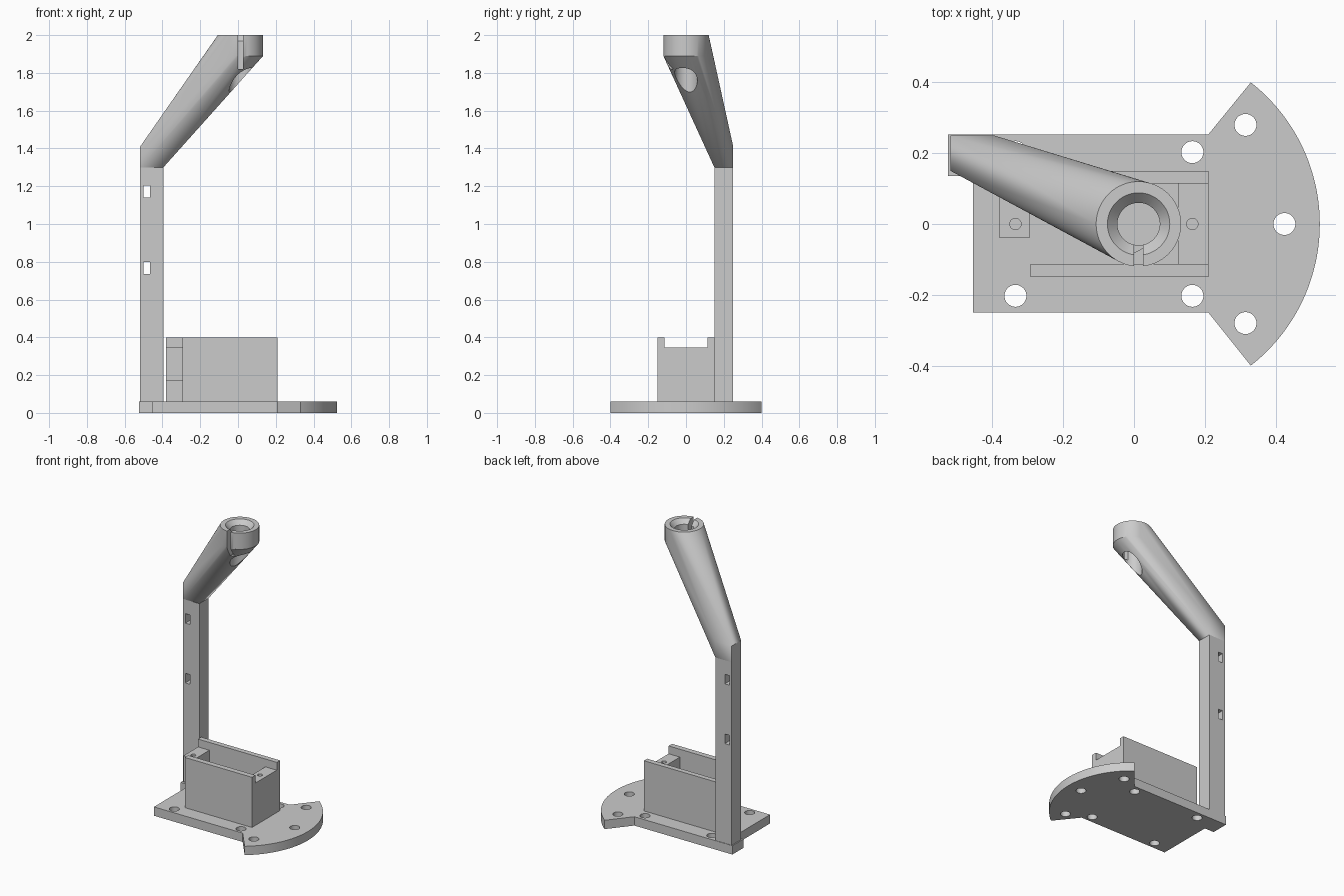
import bpy, bmesh, math
from mathutils import Vector

if "Cube" in bpy.data.objects:
    bpy.data.objects.remove(bpy.data.objects["Cube"], do_unlink=True)

grey = bpy.data.materials.new("plain grey")
grey.use_nodes = True
GREY = (0.6, 0.6, 0.6, 1)
grey.diffuse_color = GREY
grey.node_tree.nodes["Principled BSDF"].inputs["Base Color"].default_value = GREY


def finish(name, bm):
    bmesh.ops.recalc_face_normals(bm, faces=bm.faces[:])
    mesh = bpy.data.meshes.new(name)
    bm.to_mesh(mesh)
    bm.free()
    mesh.materials.append(grey)
    ob = bpy.data.objects.new(name, mesh)
    bpy.context.collection.objects.link(ob)
    return ob


def prism(name, outline, z0, z1):
    bm = bmesh.new()
    face = bm.faces.new([bm.verts.new((x, y, z0)) for x, y in outline])
    top = bmesh.ops.extrude_face_region(bm, geom=[face])["geom"]
    verts = [v for v in top if isinstance(v, bmesh.types.BMVert)]
    bmesh.ops.translate(bm, verts=verts, vec=(0, 0, z1 - z0))
    return finish(name, bm)


def box(name, x0, x1, y0, y1, z0, z1):
    return prism(name, [(x0, y0), (x1, y0), (x1, y1), (x0, y1)], z0, z1)


def rod(x, y, z0, z1, r0, r1=None, sides=48):
    bm = bmesh.new()
    bmesh.ops.create_cone(bm, cap_ends=True, segments=sides, radius1=r0,
                          radius2=r0 if r1 is None else r1, depth=z1 - z0)
    bmesh.ops.translate(bm, verts=bm.verts[:], vec=(x, y, (z0 + z1) / 2))
    return finish("cutter", bm)


def cut(ob, cutters):
    for cutter in cutters:
        cutter.hide_render = True
        mod = ob.modifiers.new("cut", 'BOOLEAN')
        mod.operation, mod.solver, mod.object = 'DIFFERENCE', 'EXACT', cutter
    graph = bpy.context.evaluated_depsgraph_get()
    mesh = bpy.data.meshes.new_from_object(ob.evaluated_get(graph))
    ob.modifiers.clear()
    ob.data = mesh
    for cutter in cutters:
        bpy.data.objects.remove(cutter, do_unlink=True)


def smooth(ob):
    bpy.ops.object.select_all(action='DESELECT')
    ob.select_set(True)
    bpy.context.view_layer.objects.active = ob
    bpy.ops.object.shade_smooth_by_angle(angle=math.radians(30))


# Base plate: rectangle, foot tab and fan-shaped end
BASE = 0.06
cx, radius = 0.017, 0.508
half = math.atan2(0.4, 0.33 - cx)
arc = [(cx + radius * math.cos(a), radius * math.sin(a))
       for a in (half * (i / 24 - 1) for i in range(49))]
outline = [(-0.455, -0.25), (0.21, -0.25)] + arc + [
    (0.21, 0.253), (-0.525, 0.253), (-0.525, 0.135), (-0.455, 0.135)]
base = prism("base_plate", outline, 0, BASE)
holes = [(0.425, 0)]
for side in (-1, 1):
    holes += [(0.165, 0.203 * side), (-0.335, 0.203 * side), (0.315, 0.28 * side)]
cut(base, [rod(x, y, -0.05, 0.1, 0.031) for x, y in holes])
smooth(base)

# Upright post with two cable slots
POST = (-0.518, -0.395, 0.15, 0.25)
post = box("post", *POST, BASE, 1.3)
cut(post, [box("cutter", -0.5, -0.466, 0.1, 0.3, z, z + 0.065) for z in (0.735, 1.14)])

# Arm: hull from the post's top block to the round holder
HX = 0.013
bm = bmesh.new()
for z in (1.3, 1.41):
    for x in POST[:2]:
        for y in POST[2:]:
            bm.verts.new((x, y, z))
for z in (1.89, 2.0):
    for i in range(64):
        a = math.tau * i / 64
        bm.verts.new((HX + 0.12 * math.cos(a), 0.12 * math.sin(a), z))
hull = bmesh.ops.convex_hull(bm, input=bm.verts[:])
loose = set(hull["geom_interior"]) | set(hull["geom_unused"])
bmesh.ops.delete(bm, geom=[v for v in loose if isinstance(v, bmesh.types.BMVert)],
                 context='VERTS')
bmesh.ops.dissolve_limit(bm, angle_limit=0.001, verts=bm.verts[:], edges=bm.edges[:])
arm = finish("arm_and_holder", bm)
# Bore, countersink and front slit
cut(arm, [rod(HX, 0, 1.4, 2.1, 0.06),
          rod(HX, 0, 1.97, 2.002, 0.06, 0.09),
          box("cutter", 0, 0.026, -0.2, -0.02, 1.82, 2.1)])
smooth(arm)

# Tray: two side walls and two screw blocks
box("tray_front_wall", -0.293, 0.21, -0.15, -0.113, BASE, 0.4)
box("tray_back_wall", -0.38, 0.21, 0.115, 0.15, BASE, 0.4)
for name, x0, x1, y0, z0, hx in (("tray_end_block", 0.125, 0.21, -0.113, BASE, 0.165),
                                 ("tray_bracket", -0.38, -0.295, -0.04, 0.17, -0.335)):
    block = box(name, x0, x1, y0, 0.115, z0, 0.347)
    cut(block, [rod(hx, 0, 0.22, 0.4, 0.016, sides=24)])
    smooth(block)
